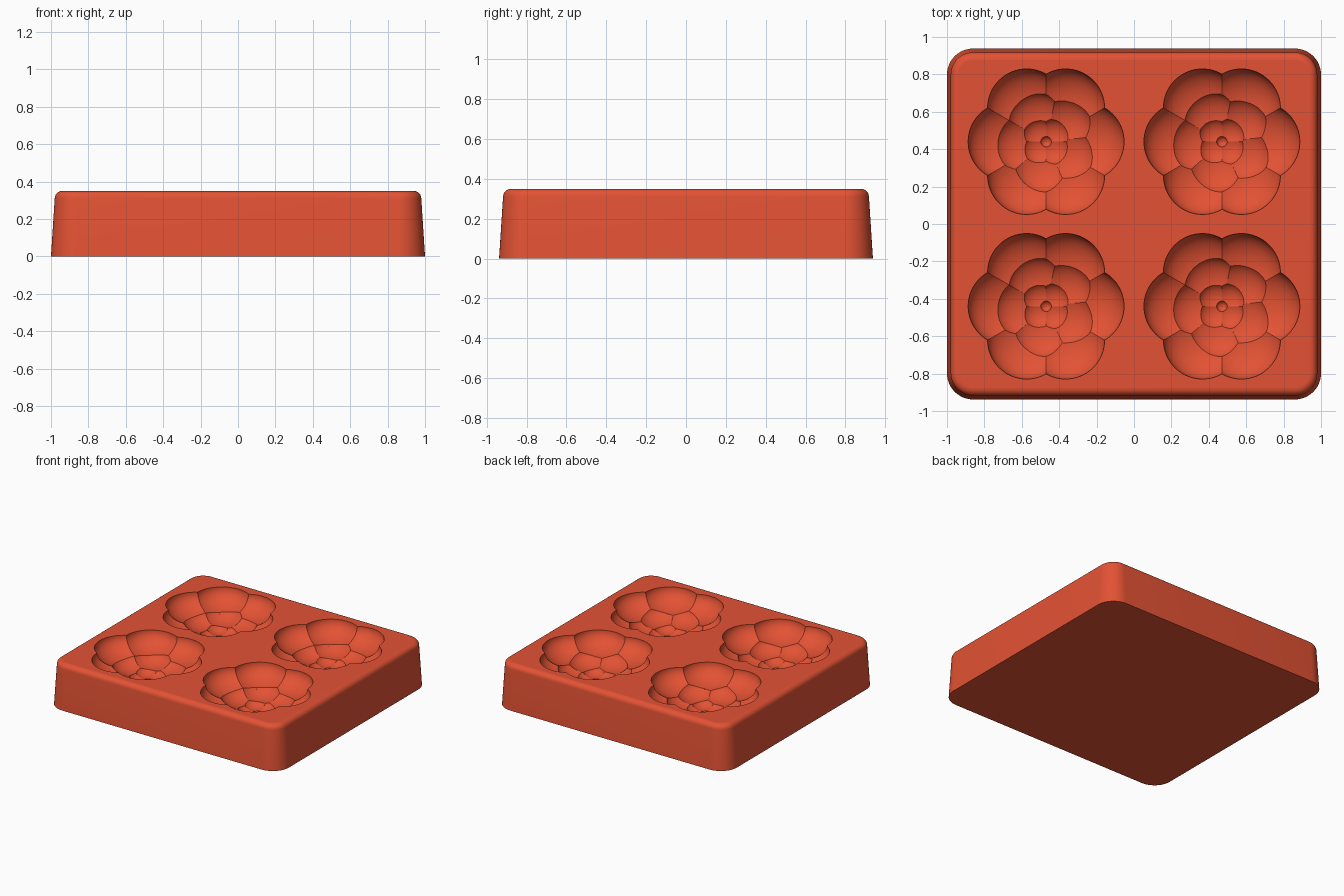
import bpy, bmesh, math
from mathutils import Vector

cube = bpy.data.objects.get("Cube")
if cube:
    bpy.data.objects.remove(cube, do_unlink=True)

HEIGHT, HALF_X, HALF_Y = 0.35, 1.0, 0.938
CORNER, FILLET, TAPER = 0.14, 0.04, 0.02

terracotta = bpy.data.materials.new("terracotta_silicone")
colour = (0.77, 0.085, 0.034, 1)
terracotta.use_nodes = True
terracotta.diffuse_color = colour
terracotta.node_tree.nodes["Principled BSDF"].inputs["Base Color"].default_value = colour


def make_object(name, bm):
    mesh = bpy.data.meshes.new(name)
    bmesh.ops.recalc_face_normals(bm, faces=bm.faces)
    bm.to_mesh(mesh)
    bm.free()
    mesh.materials.append(terracotta)
    obj = bpy.data.objects.new(name, mesh)
    bpy.context.collection.objects.link(obj)
    return obj


def rounded_ring(bm, inset, z, steps=12):
    """Rounded rectangle of vertices, shrunk by inset."""
    radius = CORNER - inset
    ring = []
    for quadrant, (sx, sy) in enumerate([(1, 1), (-1, 1), (-1, -1), (1, -1)]):
        for i in range(steps + 1):
            a = math.pi / 2 * (quadrant + i / steps)
            ring.append(bm.verts.new((sx * (HALF_X - CORNER) + radius * math.cos(a),
                                      sy * (HALF_Y - CORNER) + radius * math.sin(a), z)))
    return ring


def ellipsoid(name, location, radius, flatten):
    bm = bmesh.new()
    bmesh.ops.create_uvsphere(bm, u_segments=64, v_segments=32, radius=radius)
    bmesh.ops.scale(bm, verts=bm.verts, vec=(1, 1, flatten))
    bmesh.ops.translate(bm, verts=bm.verts, vec=location)
    return make_object(name, bm)


def combine(target, others, operation):
    """Boolean the others into the target, then discard them."""
    for other in others:
        other.hide_render = True
        mod = target.modifiers.new("boolean", "BOOLEAN")
        mod.operation, mod.solver, mod.object = operation, "MANIFOLD", other
    bpy.context.view_layer.update()
    graph = bpy.context.evaluated_depsgraph_get()
    mesh = bpy.data.meshes.new_from_object(target.evaluated_get(graph))
    target.modifiers.clear()
    target.data = mesh
    for other in others:
        bpy.data.objects.remove(other, do_unlink=True)


# Tapered block with rounded corners and a filleted top rim
bm = bmesh.new()
rings = [rounded_ring(bm, 0, 0)]
for i in range(7):
    a = math.pi / 2 * i / 6
    rings.append(rounded_ring(bm, TAPER + FILLET * (1 - math.cos(a)),
                              HEIGHT - FILLET * (1 - math.sin(a))))
for low, high in zip(rings, rings[1:]):
    for i in range(len(low)):
        j = (i + 1) % len(low)
        bm.faces.new((low[i], low[j], high[j], high[i]))
bm.faces.new(rings[0][::-1])
bm.faces.new(rings[-1])
block = make_object("mould_block", bm)

# Flower cutter: rows of petals, each (count, first angle, distance, radius, depth, flatten)
rows = [(6, 0, 0.208, 0.209, 0.0, 0.6),
        (5, 42, 0.12, 0.155, 0.08, 0.6),
        (4, 45, 0.05, 0.09, 0.14, 0.7)]
petals = []
for count, start, distance, radius, depth, flatten in rows:
    for k in range(count):
        a = math.radians(start + 360 * k / count)
        place = Vector((distance * math.cos(a), distance * math.sin(a), -depth))
        petals.append(ellipsoid("petal_cutter", place, radius, flatten))
flower = ellipsoid("flower_cutter", Vector((0, 0, -0.19)), 0.03, 1.0)
combine(flower, petals, "UNION")

# Four flower cavities
cutters = []
for x in (-0.47, 0.47):
    for y in (-0.44, 0.44):
        cutter = bpy.data.objects.new("cavity_cutter", flower.data)
        cutter.location = (x, y, HEIGHT - 0.001)
        bpy.context.collection.objects.link(cutter)
        cutters.append(cutter)
combine(block, cutters, "DIFFERENCE")
bpy.data.objects.remove(flower, do_unlink=True)

# Smooth shading with crisp creases, flat top and base
bpy.ops.object.select_all(action="DESELECT")
block.select_set(True)
bpy.context.view_layer.objects.active = block
bpy.ops.object.shade_smooth_by_angle(angle=math.radians(30))
for face in block.data.polygons:
    if abs(face.normal.z) > 0.9999 and (face.center.z < 0.001 or face.center.z > HEIGHT - 0.001):
        face.use_smooth = False
